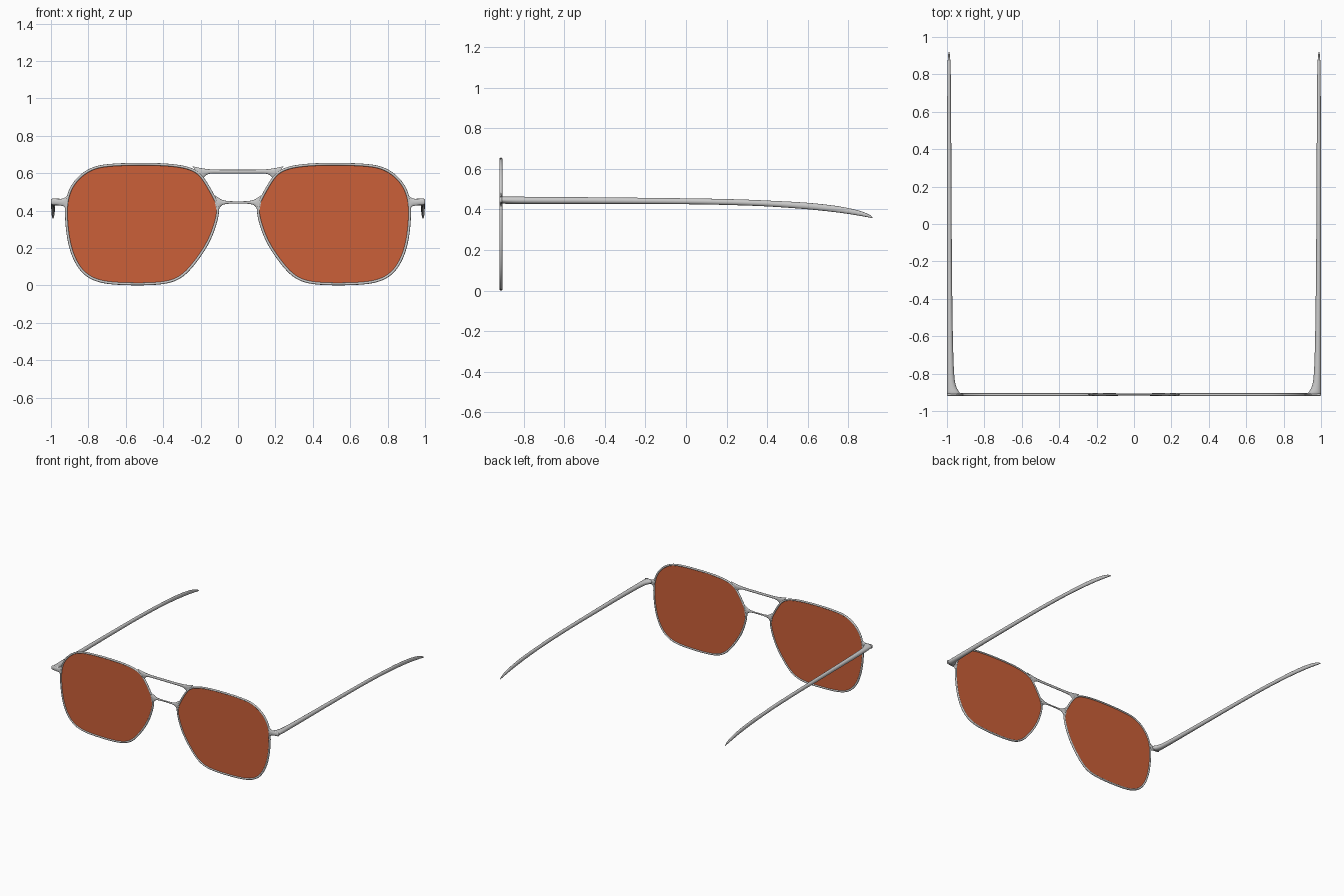
import bpy, bmesh, math
from mathutils import Vector as V

if "Cube" in bpy.data.objects:
    bpy.data.objects.remove(bpy.data.objects["Cube"])

YC = -0.912  # middle plane of the front frame

orange = bpy.data.materials.new("orange_lens")
orange.diffuse_color = (0.6, 0.115, 0.04, 1)
orange.use_nodes = True
orange.node_tree.nodes["Principled BSDF"].inputs["Base Color"].default_value = orange.diffuse_color


def finish(name, bm, mat=None, angle=50):
    bmesh.ops.recalc_face_normals(bm, faces=bm.faces[:])
    me = bpy.data.meshes.new(name)
    bm.to_mesh(me)
    bm.free()
    ob = bpy.data.objects.new(name, me)
    bpy.context.collection.objects.link(ob)
    if mat:
        me.materials.append(mat)
    bpy.ops.object.select_all(action='DESELECT')
    ob.select_set(True)
    bpy.context.view_layer.objects.active = ob
    bpy.ops.object.shade_smooth_by_angle(angle=math.radians(angle))
    return ob


def catmull(a, b, c, d, t):
    return 0.5 * (2 * b + (c - a) * t + (2 * a - 5 * b + 4 * c - d) * t * t
                  + (3 * b - a - 3 * c + d) * t ** 3)


def loft(name, rings, closed=False, n=16, mirror=1):
    """Skin elliptical rings given as (centre, half axis, half axis)."""
    bm = bmesh.new()
    loops = []
    for c, u, w in rings:
        loop = []
        for k in range(n):
            a = 2 * math.pi * k / n
            p = c + u * math.cos(a) + w * math.sin(a)
            loop.append(bm.verts.new((p.x * mirror, p.y, p.z)))
        loops.append(loop)
    pairs = list(zip(loops, loops[1:]))
    if closed:
        pairs.append((loops[-1], loops[0]))
    for a, b in pairs:
        for k in range(n):
            j = (k + 1) % n
            bm.faces.new((a[k], a[j], b[j], b[k]))
    if not closed:
        bm.faces.new(loops[0])
        bm.faces.new(loops[-1])
    return finish(name, bm)


def smooth_rows(rows, steps=5):
    """Catmull-Rom resampling of open rows of numbers."""
    r = [V(x) for x in rows]
    r = [2 * r[0] - r[1]] + r + [2 * r[-1] - r[-2]]
    out = []
    for i in range(1, len(r) - 2):
        out += [catmull(*r[i - 1:i + 3], s / steps) for s in range(steps)]
    return out + [r[-2]]


def plate_rings(rows):
    """Rows of top x, top z, bottom x, bottom z, half depth."""
    rings = []
    for tx, tz, bx, bz, h in rows:
        t, b = V((tx, YC, tz)), V((bx, YC, bz))
        rings.append(((t + b) / 2, (t - b) / 2, V((0, h, 0))))
    return rings


# Lens outline (right-hand lens, x and z)
ctrl = [(.101, .42), (.122, .475), (.178, .572), (.225, .618), (.31, .645),
        (.47, .656), (.685, .651), (.79, .628), (.868, .569), (.911, .495),
        (.926, .405), (.917, .27), (.888, .155), (.835, .068), (.755, .019),
        (.63, .002), (.42, .003), (.31, .034), (.232, .11), (.151, .23),
        (.108, .35)]
P = [V(p) for p in ctrl]
N = len(P)
outline = [catmull(P[i - 1], P[i], P[(i + 1) % N], P[(i + 2) % N], s / 7)
           for i in range(N) for s in range(7)]
M = len(outline)
for _ in range(10):
    outline = [(outline[i - 1] + 2 * outline[i] + outline[(i + 1) % M]) / 4 for i in range(M)]
normals = []
for i in range(M):
    d = (outline[(i + 1) % M] - outline[i - 1]).normalized()
    normals.append(V((d.y, -d.x)))  # inward for this winding
inside = [p + n * 0.007 for p, n in zip(outline, normals)]

for side, m in (("right", 1), ("left", -1)):
    # Rim swept round the outline
    rings = [(V((p.x, YC, p.y)), V((n.x, 0, n.y)) * 0.007, V((0, 0.0078, 0)))
             for p, n in zip(inside, normals)]
    loft(side + "_rim", rings, closed=True, n=12, mirror=m)

    # Thin tinted lens
    bm = bmesh.new()
    face = bm.faces.new([bm.verts.new((p.x * m, YC - 0.002, p.y)) for p in inside])
    ext = bmesh.ops.extrude_face_region(bm, geom=[face], use_keep_orig=True)
    bmesh.ops.translate(bm, vec=(0, 0.004, 0),
                        verts=[v for v in ext["geom"] if isinstance(v, bmesh.types.BMVert)])
    finish(side + "_lens", bm, orange, 30)

    # End piece flaring out of the rim
    rows = [(.903, .503, .918, .370, .006), (.915, .480, .922, .402, .007),
            (.930, .467, .930, .421, .0075), (.950, .463, .950, .427, .008),
            (.985, .465, .985, .430, .008), (.996, .462, .996, .432, .007),
            (1.0, .455, 1.0, .439, .004)]
    loft(side + "_end_piece", plate_rings(smooth_rows(rows, 4)), mirror=m)

    # Temple arm: y, inner x, outer x, bottom z, top z
    rows = [(-.914, .932, .998, .434, .461), (-.900, .934, 1, .429, .465),
            (-.870, .950, 1, .428, .464), (-.82, .960, 1, .428, .463),
            (-.70, .966, 1, .428, .462), (-.45, .971, 1, .428, .460),
            (0, .975, 1, .426, .455), (.25, .976, 1, .421, .450),
            (.42, .977, 1, .414, .443), (.60, .978, .999, .401, .433),
            (.75, .979, .998, .385, .416), (.85, .981, .997, .370, .395),
            (.90, .984, .994, .361, .376), (.92, .988, .991, .357, .362)]
    rings = [(V(((a + b) / 2, y, (c + d) / 2)), V(((b - a) / 2, 0, 0)), V((0, 0, (d - c) / 2)))
             for y, a, b, c, d in smooth_rows(rows, 4)]
    loft(side + "_temple_arm", rings, mirror=m)


def bridge(name, half):
    full = [(-a, b, -c, d, h) for a, b, c, d, h in half[:0:-1]] + half
    loft(name, plate_rings(smooth_rows(full, 4)))


# Brow bar and nose bridge, flared where they join the rims
bridge("brow_bar", [(0, .619, 0, .599, .006), (.09, .619, .09, .599, .006),
                    (.15, .621, .145, .598, .0065), (.195, .627, .172, .588, .0075),
                    (.245, .637, .188, .568, .006)])
bridge("nose_bridge", [(0, .450, 0, .438, .005), (.05, .451, .05, .437, .005),
                       (.083, .457, .083, .430, .006), (.104, .469, .099, .413, .0075),
                       (.132, .487, .110, .378, .006)])
